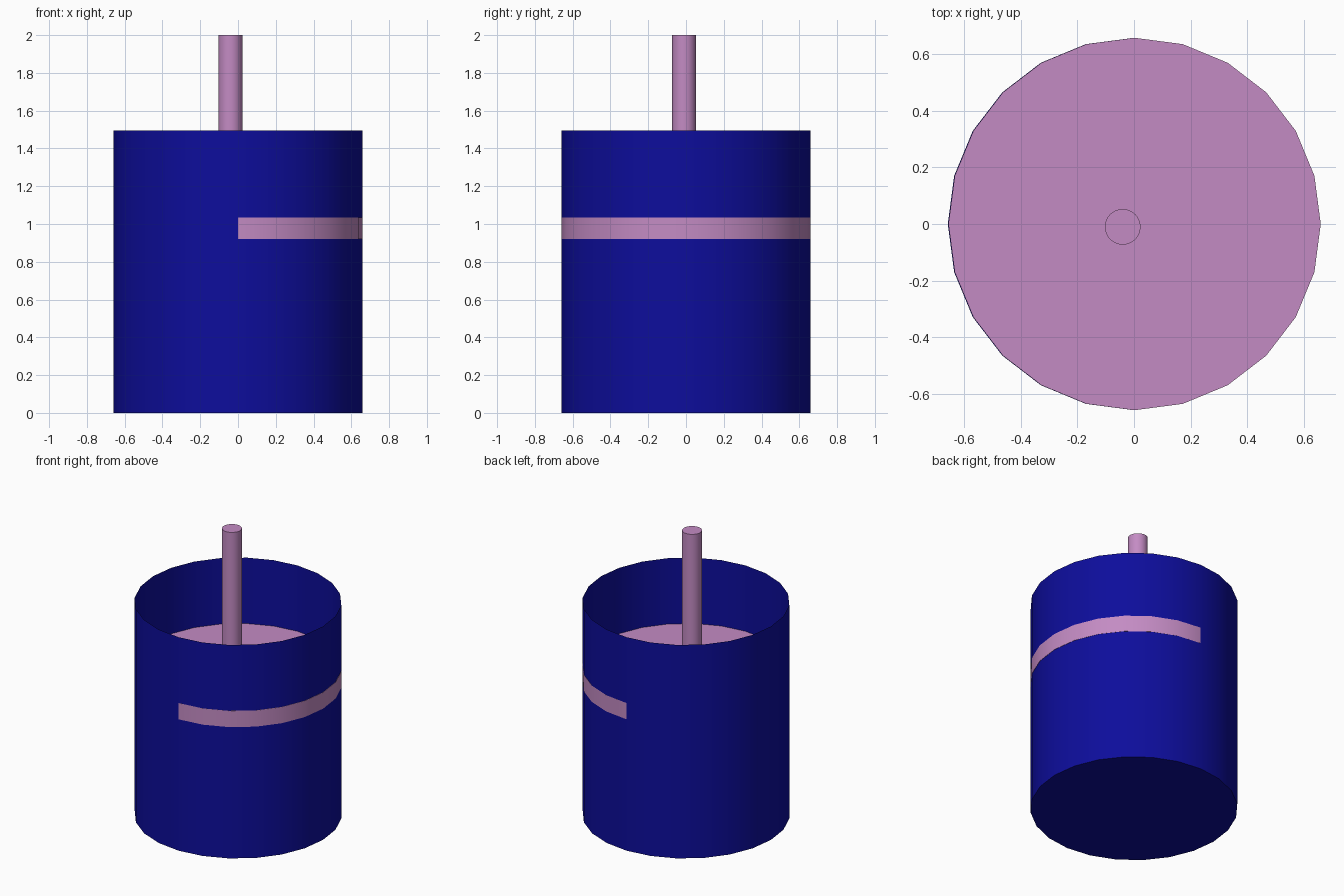
import bpy, bmesh

if "Cube" in bpy.data.objects:
    bpy.data.objects.remove(bpy.data.objects["Cube"])


def material(name, color):
    m = bpy.data.materials.new(name)
    m.diffuse_color = color
    m.use_nodes = True
    m.node_tree.nodes["Principled BSDF"].inputs["Base Color"].default_value = m.diffuse_color
    return m


blue = material("blue", (0.004, 0.004, 0.33, 1))
pink = material("pink", (0.55, 0.26, 0.55, 1))


def cylinder(name, radius, z0, z1, sides, mat, x=0, y=0):
    bpy.ops.mesh.primitive_cylinder_add(
        vertices=sides, radius=radius, depth=z1 - z0, location=(x, y, (z0 + z1) / 2))
    ob = bpy.context.object
    ob.name = name
    ob.data.materials.append(mat)
    bpy.ops.object.shade_smooth_by_angle()
    return ob


# Thin-walled vessel: closed at the bottom, open at the top
vessel = cylinder("vessel", 0.658, 0, 1.495, 24, blue)
bm = bmesh.new()
bm.from_mesh(vessel.data)
bmesh.ops.delete(bm, geom=[f for f in bm.faces if f.normal.z > 0.9], context='FACES')
bm.to_mesh(vessel.data)
bm.free()

# Piston disc, a hair off-centre so it shows through the right half of the wall
cylinder("piston", 0.658, 0.92, 1.034, 24, pink, x=0.002)

# Piston rod
cylinder("piston_rod", 0.063, 1.0, 2.0, 32, pink, x=-0.04, y=-0.01)
